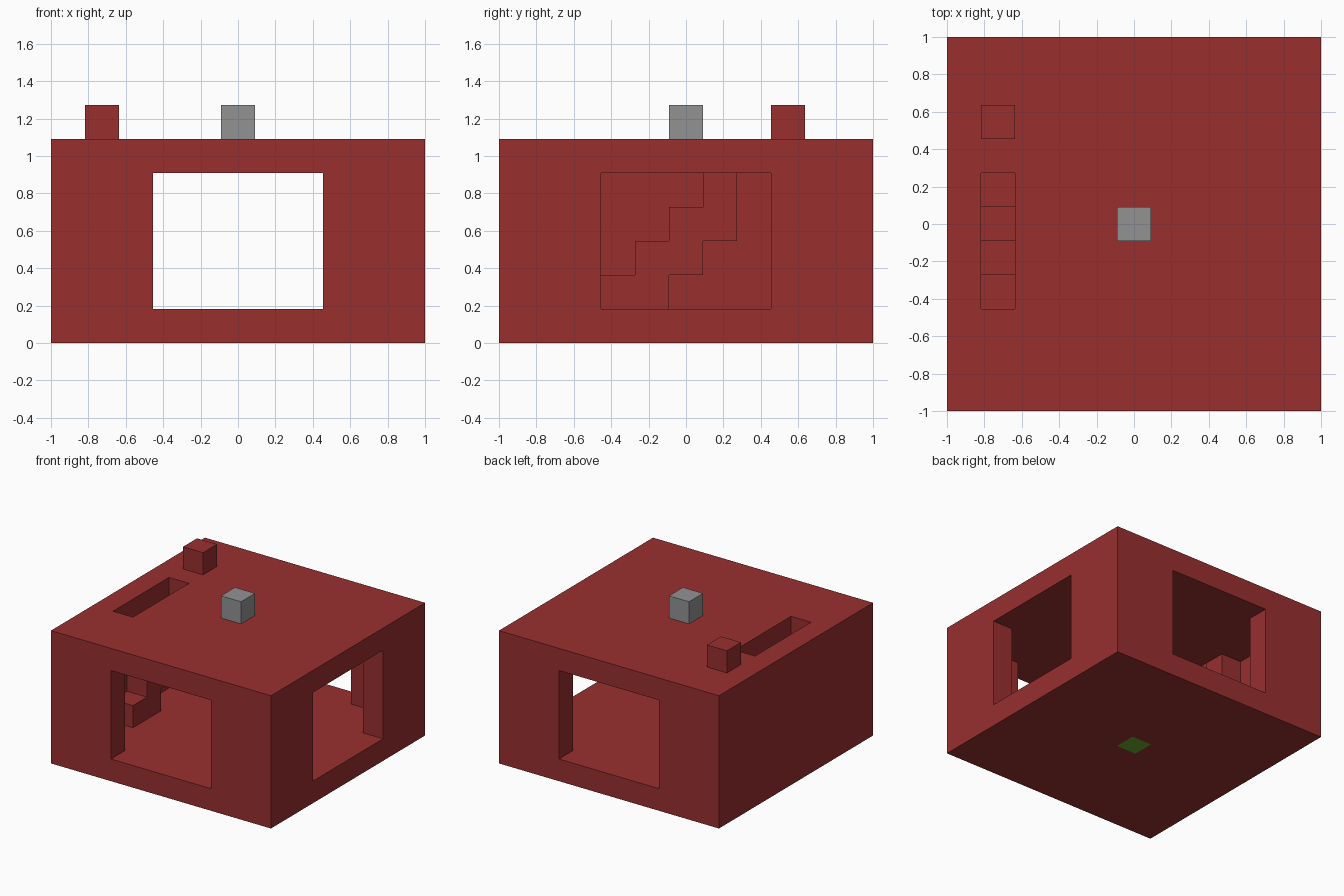
import bpy
import bmesh

U = 2 / 11  # one block of the model

cube = bpy.data.objects.get("Cube")
if cube:
    bpy.data.objects.remove(cube, do_unlink=True)


def material(name, colour):
    mat = bpy.data.materials.new(name)
    mat.use_nodes = True
    mat.diffuse_color = (*colour, 1)
    mat.node_tree.nodes["Principled BSDF"].inputs["Base Color"].default_value = (*colour, 1)
    return mat


red = material("brick red", (0.319, 0.028, 0.028))
grey = material("stone grey", (0.29, 0.29, 0.29))
green = material("grass green", (0.144, 0.40, 0.021))


def prism(name, profile, x0, x1, mat=None):
    """Extrude a y-z outline, measured in blocks, from x0 to x1."""
    bm = bmesh.new()
    face = bm.faces.new([bm.verts.new((x0 * U, y * U, z * U)) for y, z in profile])
    out = bmesh.ops.extrude_face_region(bm, geom=[face])
    for v in out["geom"]:
        if isinstance(v, bmesh.types.BMVert):
            v.co.x = x1 * U
    bmesh.ops.recalc_face_normals(bm, faces=bm.faces)
    mesh = bpy.data.meshes.new(name)
    bm.to_mesh(mesh)
    bm.free()
    obj = bpy.data.objects.new(name, mesh)
    bpy.context.collection.objects.link(obj)
    if mat:
        mesh.materials.append(mat)
    return obj


def box(name, x, y, z, mat=None):
    outline = [(y[0], z[0]), (y[1], z[0]), (y[1], z[1]), (y[0], z[1])]
    return prism(name, outline, *x, mat)


def cut(target, x, y, z):
    """Remove a box from the target."""
    cutter = box("cutter", x, y, z)
    cutter.hide_render = True
    mod = target.modifiers.new("cut", "BOOLEAN")
    mod.operation = "DIFFERENCE"
    mod.solver = "EXACT"
    mod.object = cutter
    bpy.context.view_layer.objects.active = target
    bpy.ops.object.modifier_apply(modifier=mod.name)
    bpy.data.objects.remove(cutter, do_unlink=True)


# House shell: hollow room, front-to-back openings, left opening, stairwell, floor hole
half, mid = (-5.5, 5.5), (-0.5, 0.5)
shell = box("house_shell", half, half, (0, 6), red)
cut(shell, (-4.5, 4.5), (-4.5, 4.5), (1, 5))
cut(shell, (-2.5, 2.5), (-6, 6), (1, 5))
cut(shell, (4, 6), (-2.5, 2.5), (1, 5))
cut(shell, (-4.5, -3.5), (-2.5, 1.5), (4.5, 6.5))
cut(shell, mid, mid, (-0.5, 1.5))

# Floating staircase along the closed wall: treads going up, then the stepped underside
treads = [(y, z) for i in range(4) for y, z in ((i - 2.5, i + 2), (i - 1.5, i + 2))]
underside = [(1.5, 3), (0.5, 3), (0.5, 2), (-0.5, 2), (-0.5, 1), (-2.5, 1)]
prism("staircase", treads + underside, -4.5, -3.5, red)

# Single blocks
box("chimney", (-4.5, -3.5), (2.5, 3.5), (6, 7), red)
box("roof_block", mid, mid, (6, 7), grey)
box("floor_block", mid, mid, (0, 1), green)
